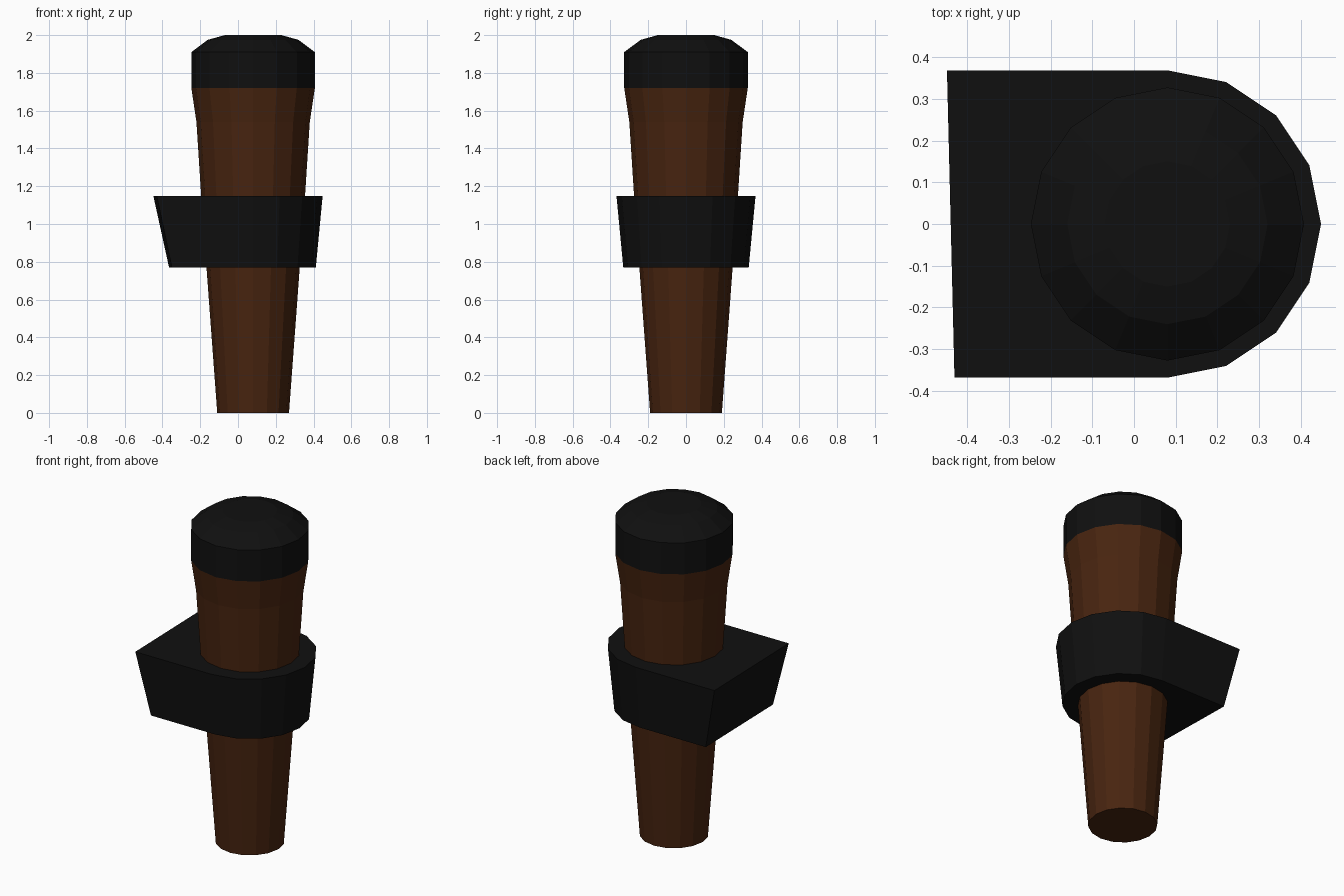
import bpy
import bmesh
from math import cos, sin, pi

SIDES = 16
AXIS_X = 0.08

cube = bpy.data.objects.get("Cube")
if cube:
    bpy.data.objects.remove(cube, do_unlink=True)


def make_material(name, rgb):
    mat = bpy.data.materials.new(name)
    mat.use_nodes = True
    mat.diffuse_color = (*rgb, 1)
    mat.node_tree.nodes["Principled BSDF"].inputs["Base Color"].default_value = (*rgb, 1)
    return mat


def ring(radius, z):
    return [(AXIS_X + radius * cos(2 * pi * i / SIDES),
             radius * sin(2 * pi * i / SIDES), z) for i in range(SIDES)]


def loft(name, sections, mat):
    """Skin matching cross-sections from bottom to top and close both ends."""
    bm = bmesh.new()
    loops = [[bm.verts.new(p) for p in section] for section in sections]
    for low, high in zip(loops, loops[1:]):
        for i in range(len(low)):
            j = (i + 1) % len(low)
            bm.faces.new((low[i], low[j], high[j], high[i]))
    bm.faces.new(loops[0][::-1])
    bm.faces.new(loops[-1])
    bmesh.ops.recalc_face_normals(bm, faces=bm.faces)
    mesh = bpy.data.meshes.new(name)
    bm.to_mesh(mesh)
    bm.free()
    mesh.materials.append(mat)
    obj = bpy.data.objects.new(name, mesh)
    bpy.context.collection.objects.link(obj)
    return obj


def band_section(radius, z, back_left, front_left):
    """Half circle on the left side, squared off on the right side."""
    arc = [(AXIS_X + radius * cos(a), radius * sin(a), z)
           for a in (pi * (i / 8 - 0.5) for i in range(9))]
    return arc + [(back_left, radius, z), (front_left, -radius, z)]


wood = make_material("dark brown wood", (0.065, 0.018, 0.005))
black = make_material("black", (0.005, 0.005, 0.005))

# Tapered grip that flares near the top
loft("handle", [ring(r, z) for r, z in
                ((0.19, 0), (0.275, 1.15), (0.30, 1.54), (0.327, 1.72))], wood)

# Rounded end cap
loft("end_cap", [ring(r, z) for r, z in
                 ((0.327, 1.72), (0.327, 1.91), (0.24, 1.975), (0.15, 2.0))], black)

# Flared band with a square end
loft("band", [band_section(0.332, 0.77, -0.365, -0.35),
              band_section(0.368, 1.148, -0.448, -0.43)], black)
